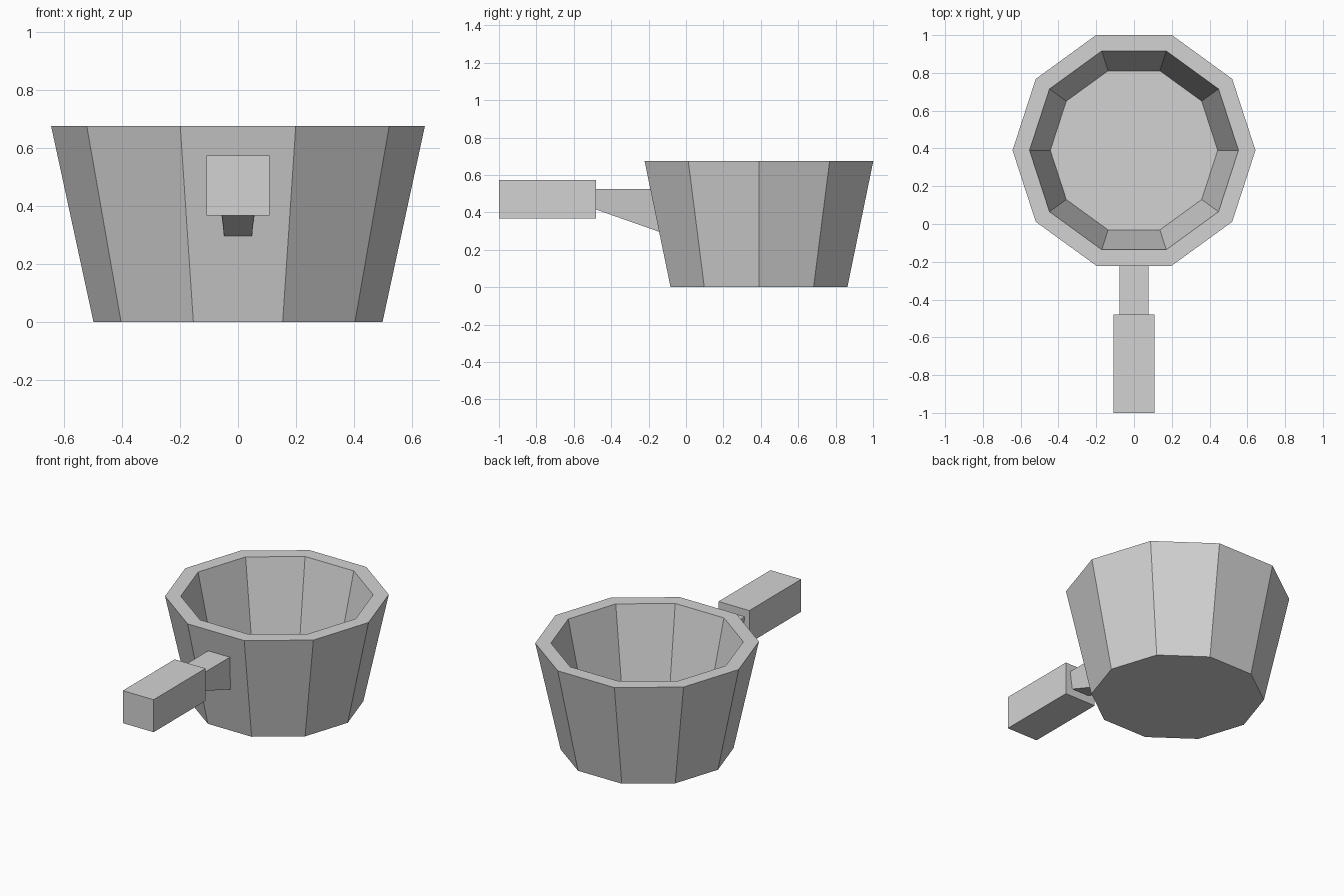
import bpy
import bmesh
from math import cos, sin, tau

if "Cube" in bpy.data.objects:
    bpy.data.objects.remove(bpy.data.objects["Cube"], do_unlink=True)

SIDES = 10
POT_Y = 0.39

grey = bpy.data.materials.new("light grey")
grey.use_nodes = True
grey.diffuse_color = (0.65, 0.65, 0.65, 1)
grey.node_tree.nodes["Principled BSDF"].inputs["Base Color"].default_value = (0.65, 0.65, 0.65, 1)


def finish(name, bm):
    bmesh.ops.recalc_face_normals(bm, faces=bm.faces)
    mesh = bpy.data.meshes.new(name)
    bm.to_mesh(mesh)
    bm.free()
    mesh.materials.append(grey)
    obj = bpy.data.objects.new(name, mesh)
    bpy.context.collection.objects.link(obj)
    return obj


def loft(name, rings):
    """Bridge successive rings of points and cap both ends."""
    bm = bmesh.new()
    loops = [[bm.verts.new(p) for p in ring] for ring in rings]
    n = len(loops[0])
    for a, b in zip(loops, loops[1:]):
        for i in range(n):
            j = (i + 1) % n
            bm.faces.new((a[i], a[j], b[j], b[i]))
    bm.faces.new(loops[0])
    bm.faces.new(loops[-1])
    return finish(name, bm)


def polygon(radius, z):
    return [(radius * cos(tau * i / SIDES), POT_Y + radius * sin(tau * i / SIDES), z)
            for i in range(SIDES)]


def section(y, bottom, top, half_bottom, half_top):
    return [(-half_bottom, y[0], bottom), (half_bottom, y[0], bottom),
            (half_top, y[1], top), (-half_top, y[1], top)]


# Tapered pot: outer base, outer rim, inner rim, inner floor
profile = [(0.497, 0), (0.643, 0.675), (0.553, 0.675), (0.443, 0.17)]
loft("pot", [polygon(r, z) for r, z in profile])

# Wedge neck sinking slightly into the pot wall
loft("handle_neck", [section((-0.48, -0.48), 0.415, 0.525, 0.06, 0.076),
                     section((-0.12, -0.165), 0.288, 0.525, 0.047, 0.076)])

# Square grip
loft("handle_grip", [section((y, y), 0.367, 0.573, 0.108, 0.108) for y in (-1, -0.48)])
